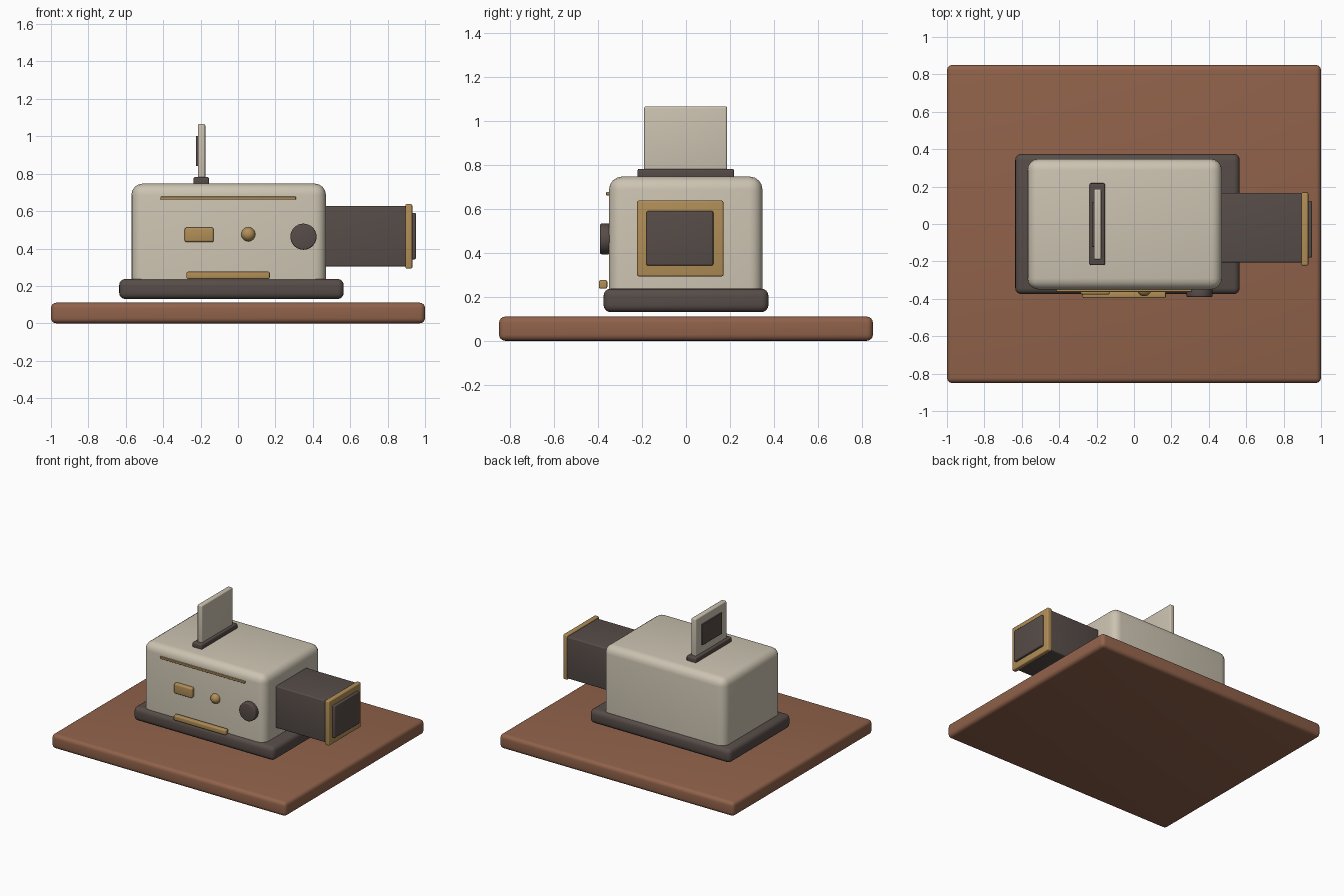
import bpy, bmesh, math
from mathutils import Matrix

old = bpy.data.objects.get("Cube")
if old:
    bpy.data.objects.remove(old, do_unlink=True)


def material(name, rgb):
    mat = bpy.data.materials.new(name)
    mat.use_nodes = True
    mat.diffuse_color = (*rgb, 1)
    bsdf = mat.node_tree.nodes["Principled BSDF"]
    bsdf.inputs["Base Color"].default_value = (*rgb, 1)
    bsdf.inputs["Roughness"].default_value = 0.6
    return mat


WOOD = material("brown wood", (0.28, 0.122, 0.069))
CREAM = material("cream enamel", (0.60, 0.545, 0.44))
DARK = material("dark brown plastic", (0.095, 0.073, 0.065))
BRASS = material("brass", (0.44, 0.27, 0.095))


def finish(name, bm, mat):
    mesh = bpy.data.meshes.new(name)
    bm.to_mesh(mesh)
    bm.free()
    mesh.materials.append(mat)
    obj = bpy.data.objects.new(name, mesh)
    bpy.context.collection.objects.link(obj)
    bpy.ops.object.select_all(action="DESELECT")
    obj.select_set(True)
    bpy.context.view_layer.objects.active = obj
    bpy.ops.object.shade_smooth_by_angle(angle=math.radians(35))
    return obj


def box(name, mat, xs, ys, zs, radius, flat_base=False):
    """Rounded box between the given x, y and z limits."""
    bm = bmesh.new()
    bmesh.ops.create_cube(bm, size=1)
    for v in bm.verts:
        v.co = [(lo + hi) / 2 + c * (hi - lo)
                for c, (lo, hi) in zip(v.co, (xs, ys, zs))]
    edges = [e for e in bm.edges
             if not (flat_base and all(v.co.z < zs[0] + 1e-4 for v in e.verts))]
    bmesh.ops.bevel(bm, geom=edges, offset=radius, segments=4,
                    profile=0.5, affect="EDGES", clamp_overlap=True)
    return finish(name, bm, mat)


# Table board and plinth
box("table_board", WOOD, (-1, 1), (-0.85, 0.85), (0, 0.11), 0.028)
box("plinth", DARK, (-0.635, 0.565), (-0.375, 0.375), (0.13, 0.237), 0.033)

# Main housing
box("housing", CREAM, (-0.57, 0.47), (-0.35, 0.348), (0.232, 0.747), 0.06, True)

# Side hood with brass rim and screen
box("hood", DARK, (0.44, 0.905), (-0.207, 0.167), (0.303, 0.627), 0.01)
box("hood_rim", BRASS, (0.895, 0.932), (-0.222, 0.17), (0.293, 0.637), 0.008)
box("hood_screen", DARK, (0.92, 0.952), (-0.18, 0.124), (0.342, 0.59), 0.008)

# Slot and upright slide on top
box("slide_slot", DARK, (-0.237, -0.155), (-0.22, 0.218), (0.74, 0.782), 0.008)
box("slide_frame", CREAM, (-0.215, -0.175), (-0.19, 0.187), (0.77, 1.066), 0.009)
box("slide_window", DARK, (-0.225, -0.205), (-0.122, 0.118), (0.84, 1.002), 0.004)

# Brass trim on the front
box("top_trim", BRASS, (-0.415, 0.31), (-0.363, -0.345), (0.661, 0.677), 0.004)
box("bottom_trim", BRASS, (-0.275, 0.17), (-0.396, -0.358), (0.237, 0.276), 0.008)
box("name_plate", BRASS, (-0.285, -0.13), (-0.378, -0.34), (0.434, 0.512), 0.011)

# Round brass button
bm = bmesh.new()
bmesh.ops.create_uvsphere(bm, u_segments=24, v_segments=12, radius=0.038)
bmesh.ops.translate(bm, verts=bm.verts, vec=(0.055, -0.348, 0.476))
finish("round_button", bm, BRASS)

# Dark control knob
bm = bmesh.new()
bmesh.ops.create_cone(bm, cap_ends=True, segments=32, radius1=0.07,
                      radius2=0.07, depth=0.045,
                      matrix=Matrix.Translation((0.35, -0.3685, 0.463))
                      @ Matrix.Rotation(math.pi / 2, 4, "X"))
rims = [e for e in bm.edges if abs(e.verts[0].co.y - e.verts[1].co.y) < 1e-4]
bmesh.ops.bevel(bm, geom=rims, offset=0.008, segments=3, profile=0.5, affect="EDGES")
finish("control_knob", bm, DARK)
